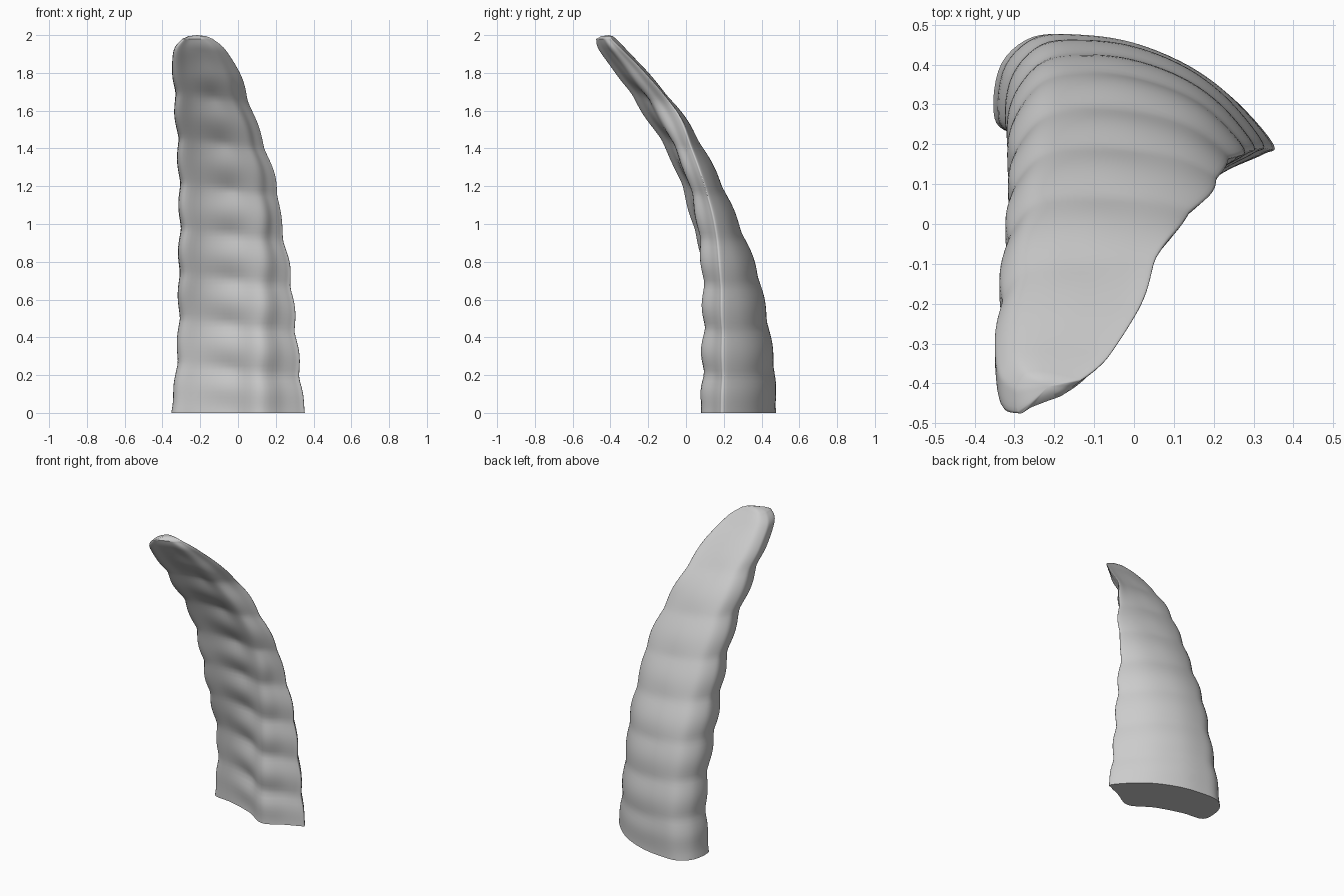
import bpy, bmesh, math
from mathutils import Vector

cube = bpy.data.objects.get("Cube")
if cube:
    bpy.data.objects.remove(cube, do_unlink=True)

# Horn stations: height, left x, right x, crease x,
# then y of front left corner, crease, left edge, right edge, back
STATIONS = [
    (0, -.353, .35, .115, .235, .08, .295, .2, .473),
    (.25, -.327, .322, .115, .225, .085, .285, .205, .468),
    (.5, -.315, .298, .12, .19, .09, .255, .2, .433),
    (.75, -.315, .272, .125, .11, .085, .205, .19, .38),
    (1, -.31, .227, .12, .037, .06, .137, .16, .283),
    (1.2, -.313, .203, .1, -.02, .02, .065, .105, .197),
    (1.4, -.32, .143, .06, -.108, -.055, -.03, .035, .095),
    (1.6, -.333, .073, -.01, -.235, -.155, -.15, -.05, -.03),
    (1.8, -.345, .005, -.08, -.37, -.295, -.29, -.215, -.2),
    (1.92, -.342, -.065, -.13, -.46, -.39, -.39, -.33, -.31),
    (1.98, -.295, -.135, -.18, -.475, -.43, -.43, -.39, -.37),
]
# Back curve: fraction across, bulge at the foot, bulge higher up
BACK = [(.87, .36, .45), (.71, .66, .75), (.5, .9, .95),
        (.3, 1, .98), (.14, .98, .84), (.03, .62, .4)]
GROOVE_SPACING = .238


def lerp(a, b, t):
    return a + (b - a) * t


def spline(a, b, c, d, t):
    """Smooth curve from b to c."""
    return b + (c - a) * (t / 2) + (a * 2 - b * 5 + c * 4 - d) * (t * t / 2) \
        + (b * 3 - a - c * 3 + d) * (t ** 3 / 2)


def smooth_path(points, steps, closed):
    """Resample a list of vectors along a smooth curve."""
    n = len(points)
    pick = (lambda i: points[i % n]) if closed else (lambda i: points[min(max(i, 0), n - 1)])
    path = [spline(*(pick(i + k) for k in (-1, 0, 1, 2)), s / steps)
            for i in range(n if closed else n - 1) for s in range(steps)]
    return path if closed else path + [points[-1]]


def section(station):
    """Closed outline: hollow front with a crease, rounded back."""
    z, left, right, crease, y_front, y_crease, y_left, y_right, y_back = station
    hollow = .033 * (1 - z / 2)
    outline = [(left, y_left), (lerp(left, right, .04), y_front)]
    for t in (.33, .7):
        outline.append((lerp(left, crease, t), lerp(y_front, y_crease, t) + hollow))
    outline.append((crease, y_crease))
    outline.append((lerp(crease, right, .55), lerp(y_crease, y_right, .5)))
    outline.append((lerp(crease, right, .9), lerp(y_crease, y_right, .8)))
    outline.append((right, y_right))
    for u, foot, upper in BACK:
        bulge = lerp(foot, upper, min(z, 1))
        outline.append((lerp(left, right, u), lerp(lerp(y_left, y_right, u), y_back, bulge)))
    return smooth_path([Vector((x, y, z)) for x, y in outline], 5, True)


def swell(ring):
    """Push the outline out between the grooves, most at the front."""
    centre = sum(ring, Vector()) / len(ring)
    z = centre.z
    fade = min(1, z / .15, max(0, (1.98 - z) / .25))
    result = []
    for p in ring:
        out = (p - centre).normalized()
        wave = abs(math.sin(math.pi * (z + .12 * (p.x + .1)) / GROOVE_SPACING)) ** 1.3
        depth = .012 + .014 * max(0, -out.y)
        result.append(p + out * (wave - .6) * depth * fade)
    return result


# Horn body lofted through the sections
sections = [section(s) for s in STATIONS]
columns = [smooth_path(list(c), 10, False) for c in zip(*sections)]
rings = [swell(list(r)) for r in zip(*columns)]

bm = bmesh.new()
loops = [[bm.verts.new(p) for p in ring] for ring in rings]
count = len(loops[0])
for low, high in zip(loops, loops[1:]):
    for i in range(count):
        j = (i + 1) % count
        bm.faces.new((low[i], low[j], high[j], high[i]))
bm.faces.new(list(reversed(loops[0])))

# Rounded tip
top = sum(rings[-1], Vector()) / count
inner = [bm.verts.new(lerp(p, top, .4) + Vector((0, 0, .014))) for p in rings[-1]]
peak = bm.verts.new(top + Vector((0, 0, .02)))
for i in range(count):
    j = (i + 1) % count
    bm.faces.new((loops[-1][i], loops[-1][j], inner[j], inner[i]))
    bm.faces.new((inner[i], inner[j], peak))
bmesh.ops.recalc_face_normals(bm, faces=bm.faces)

mesh = bpy.data.meshes.new("horn")
bm.to_mesh(mesh)
bm.free()
horn = bpy.data.objects.new("horn", mesh)
bpy.context.collection.objects.link(horn)

# Plain grey
grey = bpy.data.materials.new("plain grey")
grey.use_nodes = True
colour = (.6, .6, .6, 1)
grey.diffuse_color = colour
grey.node_tree.nodes["Principled BSDF"].inputs["Base Color"].default_value = colour
mesh.materials.append(grey)

bpy.context.view_layer.objects.active = horn
horn.select_set(True)
bpy.ops.object.shade_smooth_by_angle(angle=math.radians(60))
